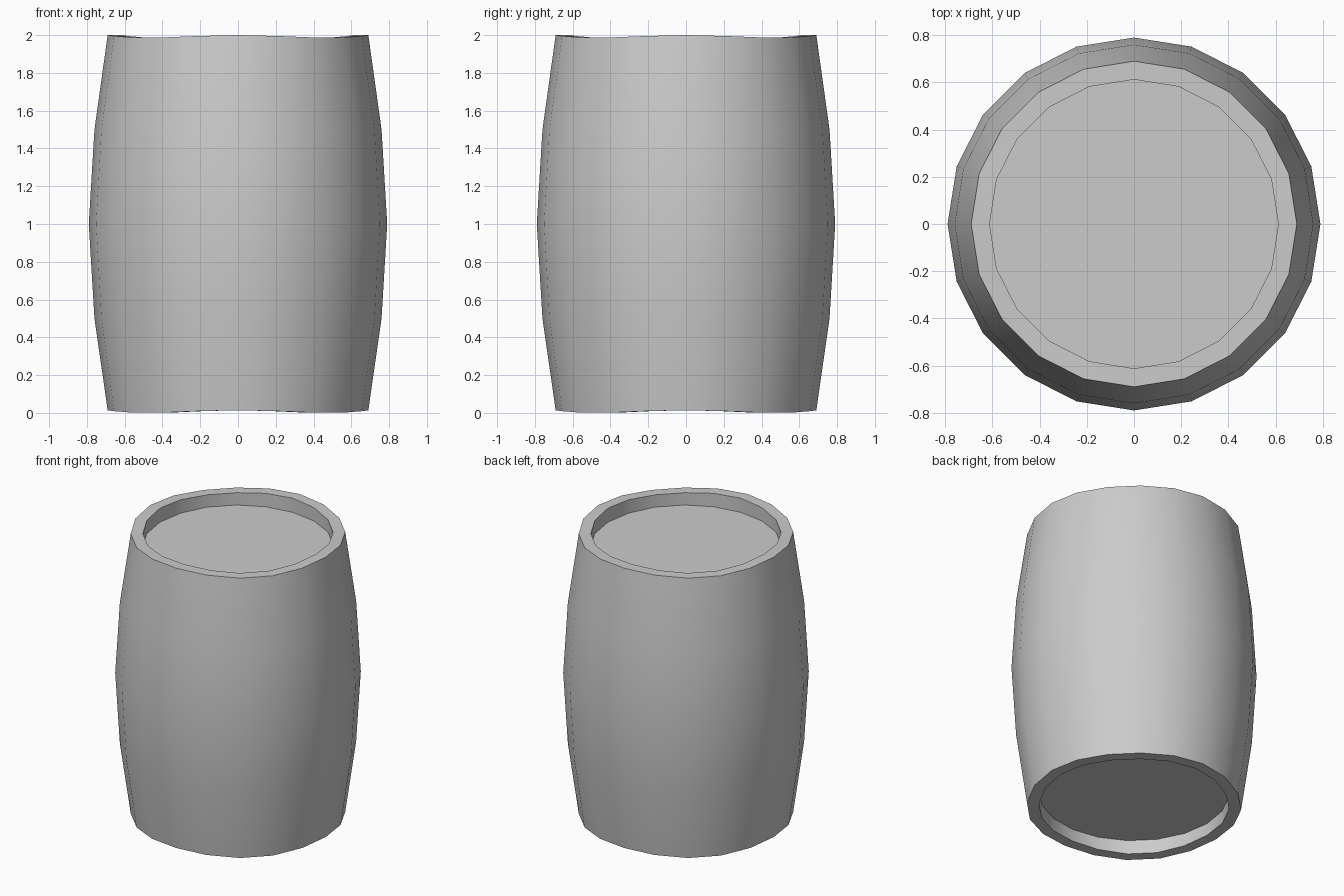
import bpy, bmesh, math

if "Cube" in bpy.data.objects:
    bpy.data.objects.remove(bpy.data.objects["Cube"])

SIDES = 20

# Lathe profile (radius, z, wave amount) from bottom head to top head
profile = [
    (0.612, 0.10, 0), (0.612, 0.007, 1), (0.69, 0.007, 1),
    (0.76, 0.50, 0), (0.79, 1.00, 0), (0.76, 1.50, 0),
    (0.69, 1.993, 1), (0.612, 1.993, 1), (0.612, 1.90, 0),
]

bm = bmesh.new()

# Rings, with a faint waviness on the end rims
rings = []
for r, z, wave in profile:
    ring = []
    for i in range(SIDES):
        a = 2 * math.pi * i / SIDES
        dz = 0.007 * wave * math.cos(4 * a)
        ring.append(bm.verts.new((r * math.cos(a), r * math.sin(a), z + dz)))
    rings.append(ring)

# Staves and rims
for low, high in zip(rings, rings[1:]):
    for i in range(SIDES):
        j = (i + 1) % SIDES
        bm.faces.new((low[i], low[j], high[j], high[i]))

# Recessed heads
bm.faces.new(rings[0][::-1])
bm.faces.new(rings[-1])
bmesh.ops.recalc_face_normals(bm, faces=bm.faces[:])

mesh = bpy.data.meshes.new("barrel")
bm.to_mesh(mesh)
bm.free()
barrel = bpy.data.objects.new("barrel", mesh)
bpy.context.collection.objects.link(barrel)

# Smooth staves, crisp rims
bpy.context.view_layer.objects.active = barrel
barrel.select_set(True)
bpy.ops.object.shade_smooth_by_angle(angle=math.radians(35))
